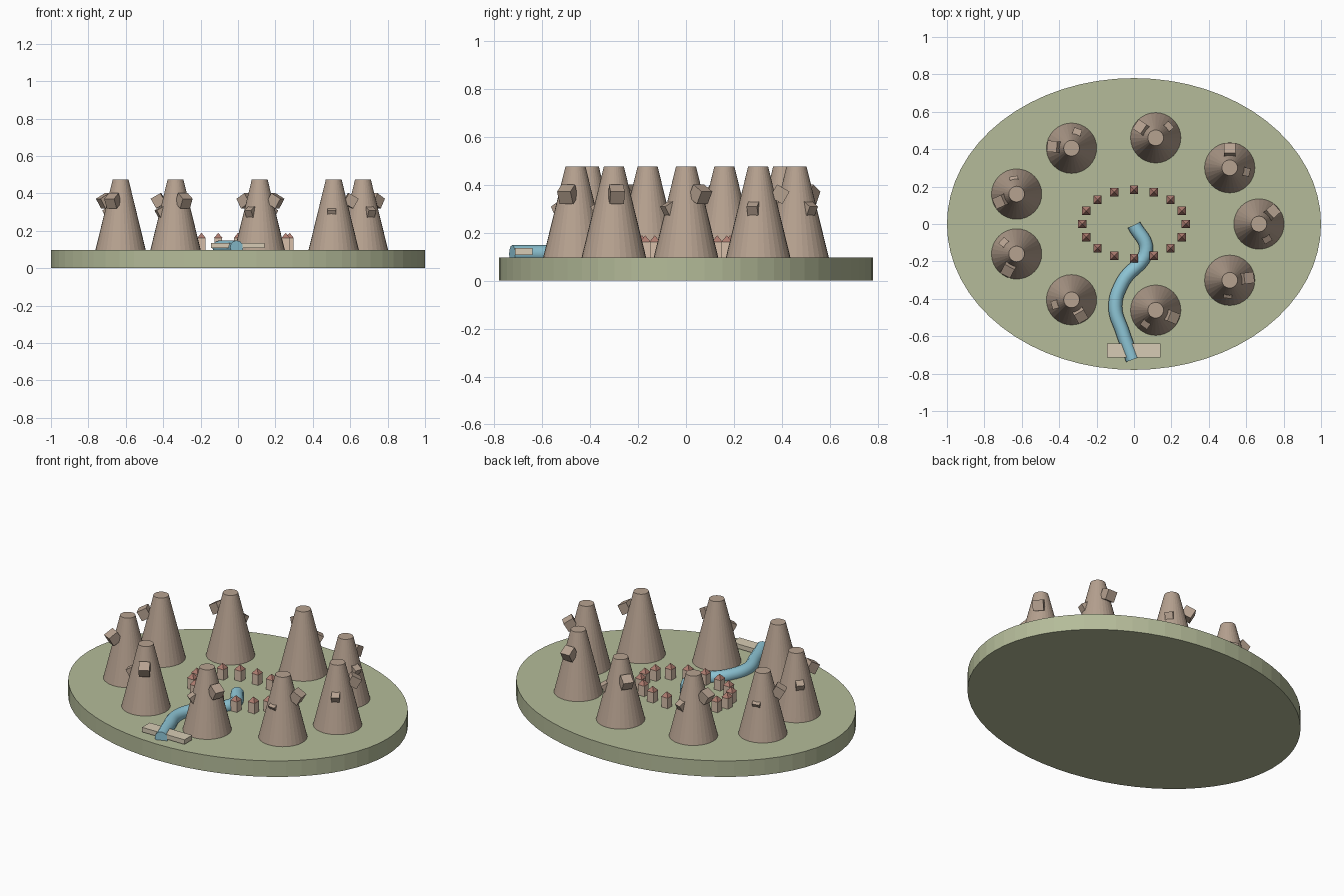
import bpy, bmesh
from math import sin, cos, pi, radians
from mathutils import Matrix, Vector

if "Cube" in bpy.data.objects:
    bpy.data.objects.remove(bpy.data.objects["Cube"])


def material(name, rgb):
    m = bpy.data.materials.new(name)
    m.diffuse_color = (*rgb, 1)
    m.use_nodes = True
    m.node_tree.nodes["Principled BSDF"].inputs["Base Color"].default_value = m.diffuse_color
    return m


GRASS = material("grass", (0.46, 0.50, 0.32))
ROCK = material("rock", (0.47, 0.36, 0.28))
WALL = material("wall", (0.68, 0.52, 0.40))
ROOF = material("roof", (0.42, 0.20, 0.16))
WATER = material("water", (0.27, 0.56, 0.67))
STONE = material("stone", (0.68, 0.60, 0.46))
GROUND = 0.097


def finish(name, bm, mat):
    me = bpy.data.meshes.new(name)
    bm.to_mesh(me)
    bm.free()
    me.materials.append(mat)
    ob = bpy.data.objects.new(name, me)
    bpy.context.collection.objects.link(ob)
    return ob


def cone(name, sides, r1, r2, z0, z1, mat, x=0, y=0, turn=0.0, sx=1, sy=1):
    bm = bmesh.new()
    bmesh.ops.create_cone(bm, cap_ends=True, segments=sides, radius1=r1, radius2=r2, depth=z1 - z0)
    bmesh.ops.transform(bm, verts=bm.verts, matrix=Matrix.Translation((x, y, (z0 + z1) / 2))
                        @ Matrix.Diagonal((sx, sy, 1, 1)) @ Matrix.Rotation(turn, 4, 'Z'))
    return finish(name, bm, mat)


def box(name, matrix, size, mat):
    bm = bmesh.new()
    bmesh.ops.create_cube(bm, size=1, matrix=matrix @ Matrix.Diagonal((*size, 1)))
    return finish(name, bm, mat)


def ledge(name, x, y, angle, radius, z, size):
    # block on a peak's flank, sloping outward and down
    a = radians(angle)
    m = (Matrix.Translation((x + radius * cos(a), y + radius * sin(a), z))
         @ Matrix.Rotation(a, 4, 'Z') @ Matrix.Rotation(radians(30), 4, 'Y'))
    box(name, m, (size,) * 3, ROCK)


# oval ground slab
cone("ground", 64, 1, 1, 0, GROUND, GRASS, sy=0.78)

# ring of peaks, each with an upper and a lower ledge
upper_angles = [42, 90, 145, 175, 204, 242, 300, 338, 367]
for i, ang in enumerate(upper_angles):
    a = radians(40 * i)
    x, y = 0.668 * cos(a), 0.468 * sin(a)
    cone(f"peak_{i}", 32, 0.135, 0.042, GROUND - 0.002, 0.475, ROCK, x, y)
    ledge(f"upper_ledge_{i}", x, y, ang, 0.09, 0.36, 0.06)
    ledge(f"lower_ledge_{i}", x, y, ang - 104, 0.066 if i in (4, 8) else 0.08, 0.30, 0.045)

# ring of small houses
for i in range(16):
    a = 2 * pi * i / 16
    x, y = 0.276 * cos(a), 0.184 * sin(a)
    box(f"house_{i}", Matrix.Translation((x, y, 0.128)), (0.042, 0.042, 0.066), WALL)
    cone(f"house_roof_{i}", 4, 0.032, 0, 0.161, 0.189, ROOF, x, y, turn=pi / 4)

# winding river
cu = bpy.data.curves.new("river", 'CURVE')
cu.dimensions = '3D'
cu.bevel_depth = 0.037
cu.bevel_resolution = 4
cu.resolution_u = 8
cu.use_fill_caps = True
path = [(0, -0.005), (0.065, -0.14), (-0.06, -0.31), (-0.1, -0.44), (-0.06, -0.58), (-0.007, -0.725)]
sp = cu.splines.new('BEZIER')
sp.bezier_points.add(len(path) - 1)
for p, (x, y) in zip(sp.bezier_points, path):
    p.co = (x, y, 0.111)
    p.handle_left_type = p.handle_right_type = 'AUTO'
cu.materials.append(WATER)
river = bpy.data.objects.new("river", cu)
bpy.context.collection.objects.link(river)

# footbridge over the river mouth
box("bridge", Matrix.Translation((-0.002, -0.677, 0.121)), (0.285, 0.074, 0.028), STONE)
